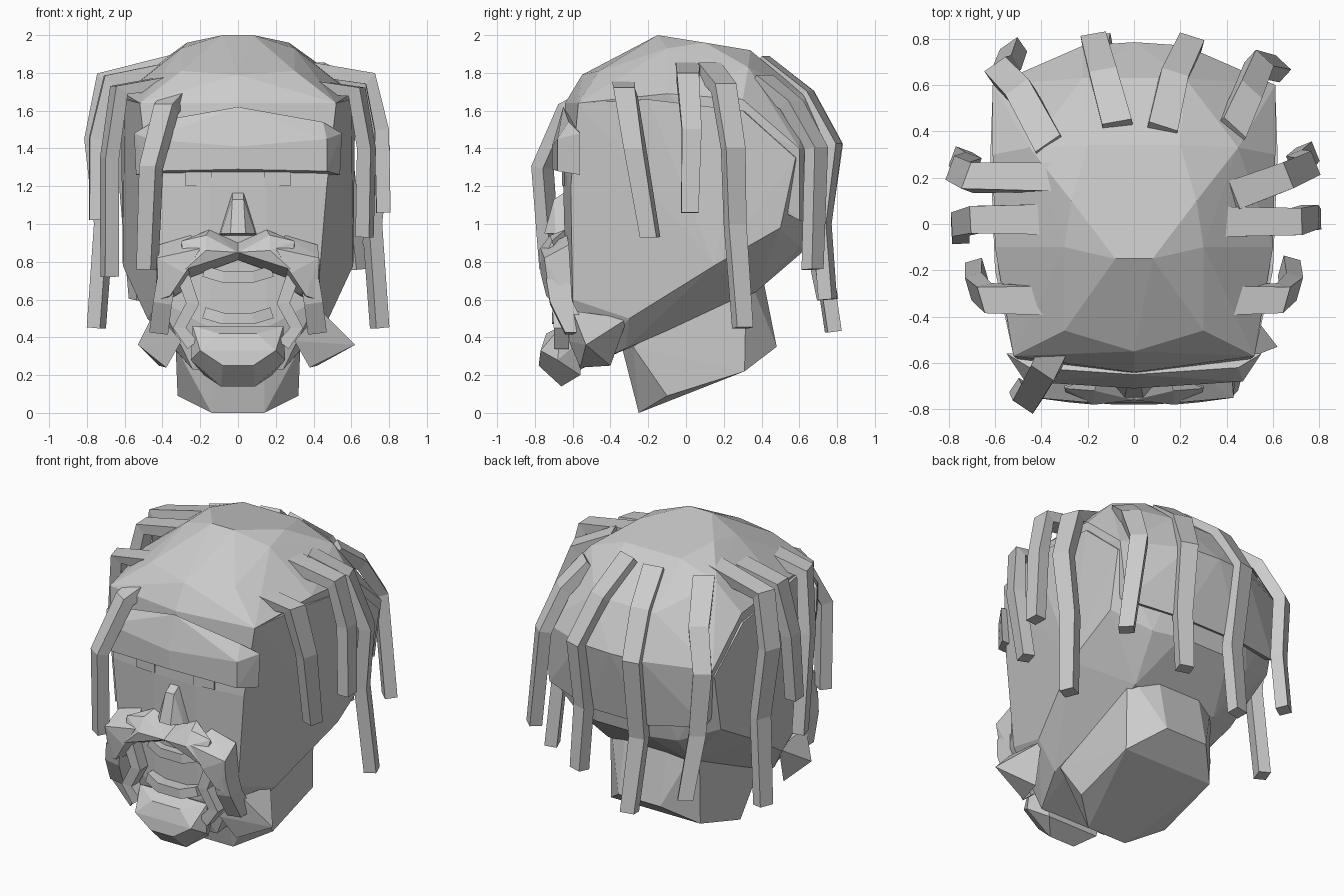
import bpy, bmesh
from mathutils import Vector

grey = bpy.data.materials.new("plain_grey")
grey.diffuse_color = (0.6, 0.6, 0.6, 1)


def finish(bm, name):
    bmesh.ops.recalc_face_normals(bm, faces=bm.faces)
    me = bpy.data.meshes.new(name)
    bm.to_mesh(me)
    bm.free()
    me.materials.append(grey)
    ob = bpy.data.objects.new(name, me)
    bpy.context.collection.objects.link(ob)
    return ob


def hull(name, pts, mirror=True):
    """Faceted solid wrapped round points, mirrored across x."""
    allp = set(pts)
    if mirror:
        allp |= {(-x, y, z) for x, y, z in pts}
    bm = bmesh.new()
    for p in sorted(allp):
        bm.verts.new(p)
    bmesh.ops.convex_hull(bm, input=bm.verts)
    loose = [v for v in bm.verts if not v.link_faces]
    bmesh.ops.delete(bm, geom=loose, context='VERTS')
    return finish(bm, name)


def strip(name, path, w=0.1, d=0.06, front=False, taper=1.0):
    """Rectangular bar along a path; front strips lie flat against the face."""
    P = [Vector(p) for p in path]
    last = P[-1]
    side0 = Vector((0, 0, 1)).cross(Vector((last.x, last.y, 0)).normalized())
    bm = bmesh.new()
    rings = []
    for i, p in enumerate(P):
        t = (P[min(i + 1, len(P) - 1)] - P[max(i - 1, 0)]).normalized()
        if front:
            n = Vector((0, -1, 0))
            s = t.cross(n).normalized()
        else:
            s = side0
            n = t.cross(s).normalized()
        k = 1 + (taper - 1) * i / (len(P) - 1)
        a, b = s * w * k / 2, n * d / 2
        rings.append([bm.verts.new(p + q) for q in (a + b, b - a, -a - b, a - b)])
    for r0, r1 in zip(rings, rings[1:]):
        for j in range(4):
            bm.faces.new((r0[j], r0[(j + 1) % 4], r1[(j + 1) % 4], r1[j]))
    bm.faces.new(rings[0])
    bm.faces.new(rings[-1])
    return finish(bm, name)


# Head with face, cheeks and slanted jaw
hull("head", [
    (0.52, -0.57, 1.64), (0.47, -0.61, 1.2), (0.42, -0.60, 0.6), (0.24, -0.56, 0.23),
    (0, -0.64, 1.64), (0.15, -0.65, 1.2), (0.15, -0.63, 0.45), (0.48, -0.3, 0.5),
    (0.34, -0.32, 0.34), (0.61, 0.15, 0.78), (0.6, -0.2, 1.66), (0.62, 0.3, 1.6),
    (0.61, 0.58, 1.35), (0.6, 0.5, 0.98), (0.3, 0.37, 0.64), (0.36, 0.6, 0.88),
    (0.18, 0.65, 0.88), (0.22, 0.74, 1.38)])

# Hair cap over crown and back
hull("hair_cap", [
    (0, -0.15, 1.99), (0.27, 0.1, 1.96), (0.3, -0.1, 1.93), (0, -0.55, 1.79),
    (0.3, -0.46, 1.81), (0.52, -0.57, 1.64), (0, -0.64, 1.64), (0.6, -0.1, 1.69),
    (0.61, 0.3, 1.66), (0.2, 0.34, 1.92), (0.45, 0.33, 1.83), (0.61, 0.6, 1.4),
    (0.22, 0.77, 1.42), (0, 0.785, 1.42), (0.56, 0.6, 1.02), (0.22, 0.7, 0.98),
    (0.22, 0.63, 1.68), (0.08, -0.15, 2.0)])

# Neck with slanted flat cut
hull("neck", [
    (0.14, -0.25, 0.0), (0.32, -0.1, 0.09), (0.32, 0.31, 0.22), (0.15, 0.48, 0.35),
    (0.14, -0.34, 0.35), (0.33, -0.28, 0.35), (0.32, 0.32, 0.75), (0.15, 0.4, 0.75)])

# Brow ridge
hull("brow", [
    (0.55, -0.56, 1.48), (0.54, -0.56, 1.26), (0.47, -0.68, 1.28), (0.47, -0.68, 1.45),
    (0, -0.71, 1.29), (0, -0.71, 1.41), (0, -0.65, 1.62), (0.45, -0.62, 1.54)])

# Nose
hull("nose", [(0.03, -0.64, 1.17), (0.03, -0.70, 1.13), (0.1, -0.64, 0.94),
              (0.09, -0.69, 0.95), (0.04, -0.75, 0.95)])

# Chin beard
hull("chin_beard", [
    (0.24, -0.66, 0.46), (0.1, -0.74, 0.42), (0.25, -0.68, 0.28), (0.2, -0.77, 0.33),
    (0.08, -0.78, 0.25), (0.09, -0.66, 0.14), (0.18, -0.56, 0.2), (0.22, -0.54, 0.4)])

# Lips
for label, z, y in (("upper_lip", 0.72, -0.65), ("lower_lip", 0.5, -0.67)):
    strip(label, [(-0.18, y + 0.03, z + 0.03), (-0.08, y, z), (0.08, y, z),
                  (0.18, y + 0.03, z + 0.03)], 0.06, 0.08, True)

for s, tag in ((1, "right"), (-1, "left")):
    # Eyes, thin plates
    strip(tag + "_eye", [(s * 0.14, -0.652, 1.24), (s * 0.28, -0.639, 1.24)],
          0.07, 0.009, True)
    # Moustache wing, ridge and underside
    hull(tag + "_moustache", [
        (0, -0.64, 0.9), (0, -0.76, 0.85), (0, -0.66, 0.81), (s * 0.15, -0.64, 0.97),
        (s * 0.17, -0.72, 0.94), (s * 0.17, -0.78, 0.86), (s * 0.3, -0.71, 0.91),
        (s * 0.28, -0.77, 0.76), (s * 0.3, -0.63, 0.7)], False)
    # Moustache end drooping down the cheek
    hull(tag + "_moustache_end", [
        (s * 0.2, -0.77, 0.87), (s * 0.25, -0.63, 0.94), (s * 0.42, -0.62, 0.89),
        (s * 0.43, -0.75, 0.82), (s * 0.28, -0.77, 0.74), (s * 0.3, -0.64, 0.64),
        (s * 0.42, -0.72, 0.6), (s * 0.36, -0.74, 0.62), (s * 0.44, -0.6, 0.55)], False)
    # Cheek beard
    strip(tag + "_cheek_beard", [(s * 0.38, -0.68, 0.7), (s * 0.4, -0.66, 0.58),
                                 (s * 0.42, -0.58, 0.42)], 0.1, 0.12, True)
    # Inner beard strand beside the mouth
    strip(tag + "_mouth_beard", [(s * 0.29, -0.67, 0.72), (s * 0.24, -0.67, 0.58),
                                 (s * 0.31, -0.66, 0.45), (s * 0.24, -0.66, 0.36)],
          0.07, 0.08, True)
    # Spiky tuft on the jaw
    k = 0.62 if s > 0 else 0.53
    hull(tag + "_jaw_tuft", [
        (s * k, -0.53, 0.36), (s * 0.45, -0.31, 0.5), (s * 0.44, -0.6, 0.54),
        (s * 0.38, -0.56, 0.24), (s * 0.42, -0.4, 0.25), (s * 0.3, -0.62, 0.38)], False)

# Hanging locks: root on the cap, bend, tip
locks = {
    "right_front": [(0.42, -0.33, 1.72), (0.63, -0.32, 1.7), (0.68, -0.27, 1.4), (0.67, -0.19, 0.93)],
    "right_middle": [(0.38, 0.01, 1.82), (0.7, 0.01, 1.77), (0.76, 0.03, 1.5), (0.77, 0.02, 1.06)],
    "right_back": [(0.42, 0.12, 1.82), (0.64, 0.2, 1.72), (0.75, 0.25, 1.4), (0.71, 0.26, 1.0), (0.75, 0.3, 0.45)],
    "left_front": [(-0.4, -0.33, 1.74), (-0.63, -0.32, 1.71), (-0.68, -0.27, 1.35), (-0.68, -0.2, 0.72)],
    "left_middle": [(-0.4, 0.02, 1.81), (-0.68, 0.02, 1.76), (-0.75, 0.0, 1.45), (-0.75, -0.04, 1.02)],
    "left_back": [(-0.32, 0.2, 1.86), (-0.7, 0.2, 1.77), (-0.76, 0.23, 1.45), (-0.71, 0.25, 1.0), (-0.75, 0.28, 0.45)],
    "back_far_left": [(-0.36, 0.33, 1.83), (-0.49, 0.57, 1.63), (-0.58, 0.66, 1.4), (-0.55, 0.67, 1.0), (-0.52, 0.75, 0.6)],
    "back_left": [(-0.07, 0.42, 1.85), (-0.13, 0.64, 1.68), (-0.17, 0.785, 1.42), (-0.16, 0.71, 0.9), (-0.14, 0.78, 0.43)],
    "back_right": [(0.12, 0.4, 1.86), (0.17, 0.63, 1.68), (0.24, 0.775, 1.42), (0.23, 0.72, 1.0), (0.24, 0.75, 0.6)],
    "back_far_right": [(0.42, 0.4, 1.76), (0.49, 0.56, 1.63), (0.54, 0.69, 1.4), (0.62, 0.67, 0.76)],
}
for label, path in locks.items():
    strip(label + "_lock", path, 0.13, 0.075, taper=0.7)

# Long lock falling over the face
strip("face_lock", [(-0.31, -0.46, 1.69), (-0.38, -0.62, 1.61), (-0.46, -0.76, 1.3),
                    (-0.48, -0.72, 0.76)], 0.13, 0.075, taper=0.7)
